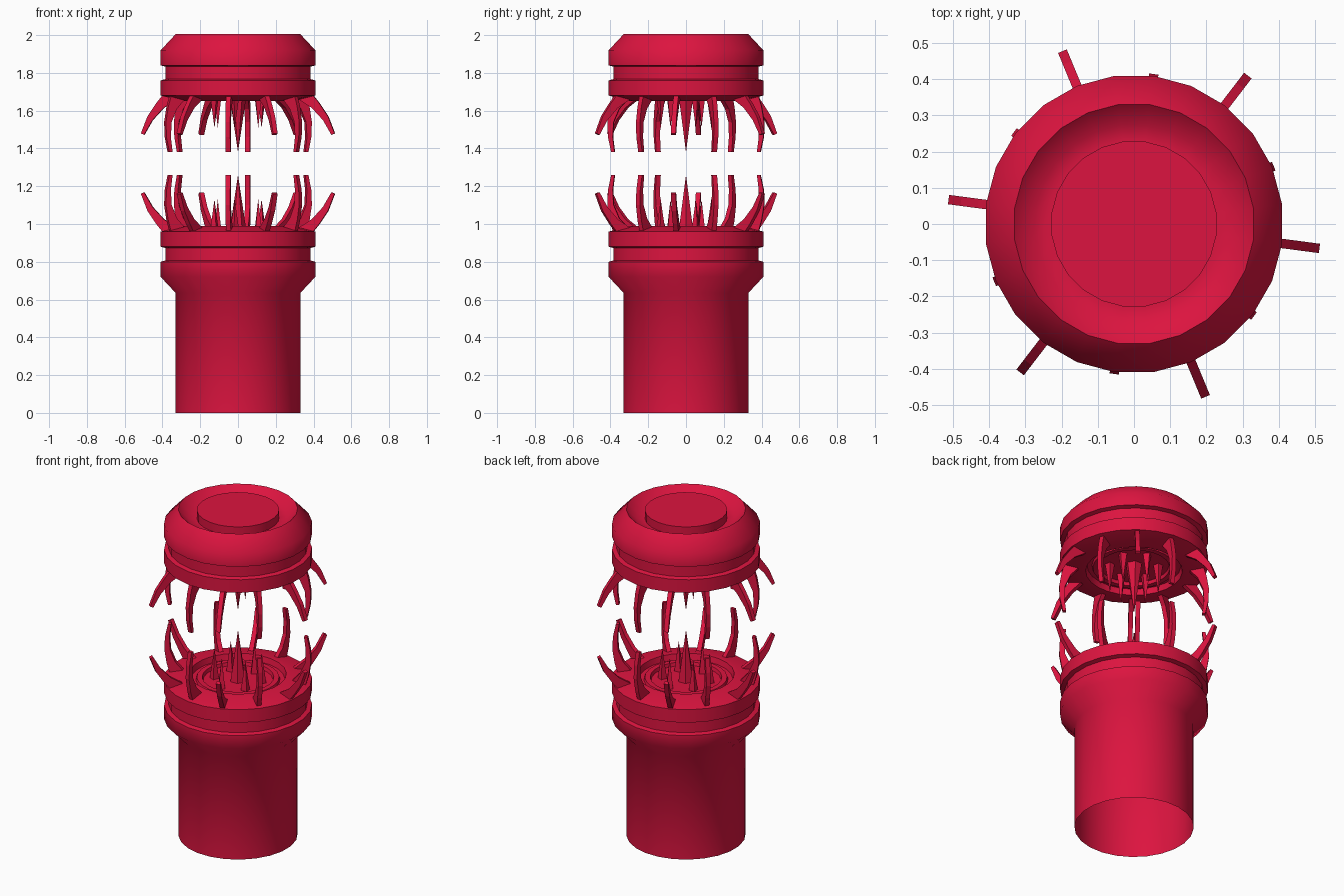
import bpy, bmesh, math
from mathutils import Vector

if "Cube" in bpy.data.objects:
    bpy.data.objects.remove(bpy.data.objects["Cube"])

MIRROR_Z = 1.32          # plane between lower and upper halves
SIDES = 24

mat = bpy.data.materials.new("crimson")
mat.diffuse_color = (0.72, 0.007, 0.05, 1)
mat.use_nodes = True
mat.node_tree.nodes["Principled BSDF"].inputs["Base Color"].default_value = mat.diffuse_color


def finish(bm, name, upper, smooth=None):
    """Turn a bmesh into an object, flipping it for the upper half."""
    if upper:
        for v in bm.verts:
            v.co.z = 2 * MIRROR_Z - v.co.z
        bmesh.ops.reverse_faces(bm, faces=bm.faces)
    mesh = bpy.data.meshes.new(name)
    bm.to_mesh(mesh)
    bm.free()
    mesh.materials.append(mat)
    obj = bpy.data.objects.new(name, mesh)
    bpy.context.collection.objects.link(obj)
    if smooth:
        bpy.ops.object.select_all(action='DESELECT')
        obj.select_set(True)
        bpy.context.view_layer.objects.active = obj
        bpy.ops.object.shade_smooth_by_angle(angle=math.radians(smooth))
    return obj


def lathe(name, profile, upper):
    """Revolve (radius, z) points, bottom to top, capping any end at the axis."""
    bm = bmesh.new()
    rings = []
    for r, z in profile:
        ring = []
        for i in range(SIDES):
            a = math.radians(7.5) + math.tau * i / SIDES
            ring.append(bm.verts.new((r * math.cos(a), r * math.sin(a), z)))
        rings.append(ring)
    for low, high in zip(rings, rings[1:]):
        for i in range(SIDES):
            j = (i + 1) % SIDES
            bm.faces.new((low[i], low[j], high[j], high[i]))
    bm.faces.new(rings[-1])
    if upper:
        bm.faces.new(rings[0][::-1])
    return finish(bm, name, upper, 50)


def claws(name, path, start_deg, upper, width=0.026):
    """Six curved claws; path holds (inner radius, outer radius, z)."""
    bm = bmesh.new()
    for k in range(6):
        a = math.radians(start_deg + 60 * k)
        out = Vector((math.cos(a), math.sin(a), 0))
        side = Vector((-out.y, out.x, 0)) * width / 2
        rows = []
        for r_in, z_in, r_out, z_out in path:
            p, q = out * r_in + Vector((0, 0, z_in)), out * r_out + Vector((0, 0, z_out))
            rows.append([bm.verts.new(c) for c in (p - side, q - side, q + side, p + side)])
        for low, high in zip(rows, rows[1:]):
            for i in range(4):
                j = (i + 1) % 4
                bm.faces.new((low[i], low[j], high[j], high[i]))
        bm.faces.new(rows[-1])
        bm.faces.new(rows[0][::-1])
    return finish(bm, name, upper)


def spike(bm, x, y, radius, z0, z1, sides, turn):
    """Pointed cone."""
    base = [bm.verts.new((x + radius * math.cos(turn + math.tau * i / sides),
                          y + radius * math.sin(turn + math.tau * i / sides), z0))
            for i in range(sides)]
    tip = bm.verts.new((x, y, z1))
    for i in range(sides):
        bm.faces.new((base[i], base[(i + 1) % sides], tip))
    bm.faces.new(base[::-1])


# Shared collar: flared ring, groove, rim and stepped socket
collar = [(0.333, 0.635), (0.413, 0.72), (0.413, 0.80), (0.388, 0.807), (0.388, 0.873),
          (0.413, 0.88), (0.413, 0.96), (0.295, 0.99), (0.27, 0.99), (0.262, 0.955),
          (0.235, 0.955), (0.23, 0.97), (0.20, 0.97), (0.195, 0.95)]
# Lower half has an open handle; upper half ends in a raised button inside a moat
lathe("handle", [(0.333, 0.0)] + collar, False)
lathe("cap", [(0.23, 0.64), (0.23, 0.69), (0.275, 0.69)] + collar, True)

# Curved claws: (inner radius, z, outer radius, z) from root to tip
tall = [(0.30, 0.97, 0.385, 0.95), (0.355, 1.03, 0.405, 1.02), (0.385, 1.10, 0.418, 1.10),
        (0.390, 1.18, 0.415, 1.18), (0.380, 1.26, 0.398, 1.26)]
short = [(0.31, 0.97, 0.395, 0.95), (0.395, 1.025, 0.435, 1.00), (0.455, 1.09, 0.482, 1.07),
         (0.500, 1.168, 0.517, 1.16)]

for upper in (False, True):
    half = "upper" if upper else "lower"
    claws(half + "_tall_claws", tall, 22.5, upper)
    claws(half + "_short_claws", short, -7.5, upper)
    # Central spike with a ring of smaller ones
    bm = bmesh.new()
    spike(bm, 0, 0, 0.048, 0.94, 1.26, 6, 0)
    for k in range(6):
        a = math.radians(22.5 + 60 * k)
        spike(bm, 0.135 * math.cos(a), 0.135 * math.sin(a), 0.028, 0.94, 1.13, 4, a)
    finish(bm, half + "_inner_spikes", upper)
